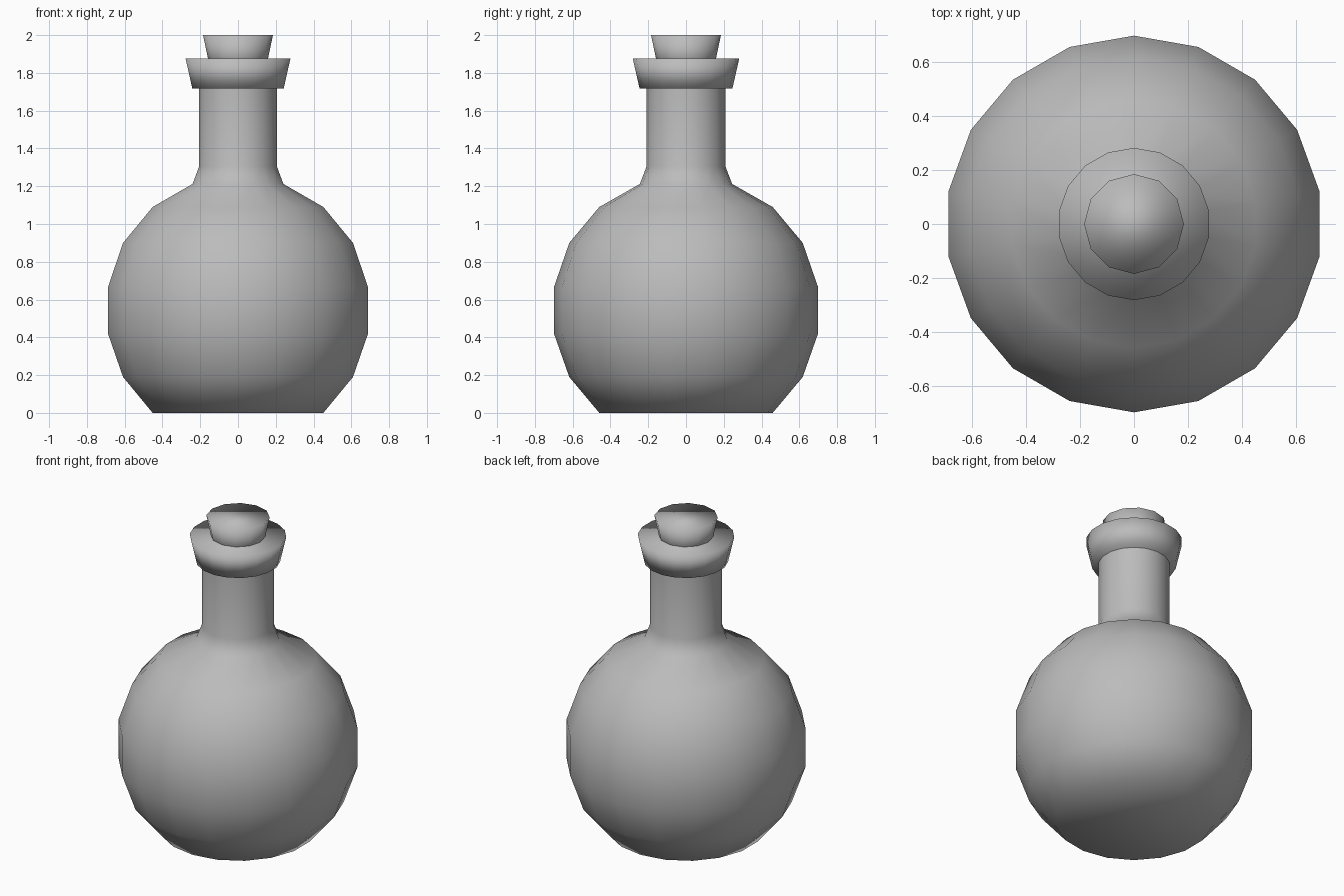
import bpy, bmesh, math

cube = bpy.data.objects.get("Cube")
if cube:
    bpy.data.objects.remove(cube, do_unlink=True)

grey = bpy.data.materials.new("plain grey")
grey.use_nodes = True
colour = (0.5, 0.5, 0.5, 1)
grey.diffuse_color = colour
grey.node_tree.nodes["Principled BSDF"].inputs["Base Color"].default_value = colour


def turned(name, profile, sides, cap_top=True):
    """Turn a list of (radius, height) rings round the z axis, smooth all over."""
    bm = bmesh.new()
    rings = []
    for r, z in profile:
        angles = [math.pi / 2 + math.tau * i / sides for i in range(sides)]
        rings.append([bm.verts.new((r * math.cos(a), r * math.sin(a), z)) for a in angles])
    for low, high in zip(rings, rings[1:]):
        for i in range(sides):
            j = (i + 1) % sides
            bm.faces.new((low[i], low[j], high[j], high[i]))
    bm.faces.new(rings[0][::-1])
    if cap_top:
        bm.faces.new(rings[-1])
    for face in bm.faces:
        face.smooth = True
    mesh = bpy.data.meshes.new(name)
    bm.to_mesh(mesh)
    bm.free()
    mesh.materials.append(grey)
    obj = bpy.data.objects.new(name, mesh)
    bpy.context.collection.objects.link(obj)
    return obj


# Round flask with a flat base and straight neck, ending inside the collar
turned("flask_body", [(0.459, 0), (0.618, 0.19), (0.698, 0.417), (0.698, 0.669),
                      (0.618, 0.90), (0.459, 1.09), (0.244, 1.212),
                      (0.209, 1.305), (0.209, 1.76)], 18, cap_top=False)

# Flared collar round the mouth
turned("neck_collar", [(0.246, 1.718), (0.282, 1.877)], 18)

# Tapered stopper pushed into the collar
turned("stopper", [(0.143, 1.80), (0.185, 2.0)], 12)
